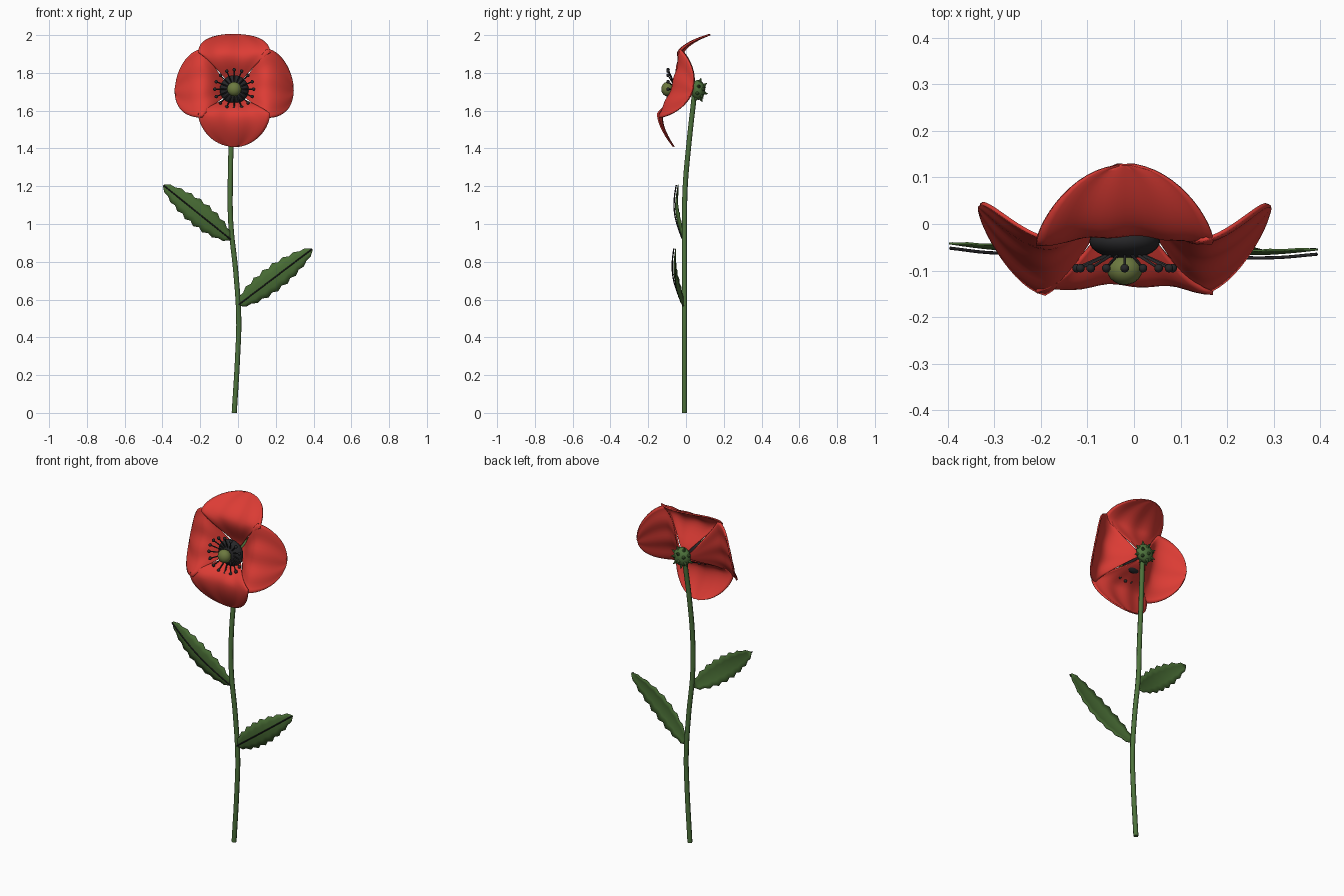
import bpy, bmesh, math
from mathutils import Vector

if "Cube" in bpy.data.objects:
    bpy.data.objects.remove(bpy.data.objects["Cube"])


def material(name, rgb):
    m = bpy.data.materials.new(name)
    m.diffuse_color = (*rgb, 1)
    m.use_nodes = True
    m.node_tree.nodes["Principled BSDF"].inputs["Base Color"].default_value = m.diffuse_color
    return m


RED = material("petal red", (0.72, 0.045, 0.035))
GREEN = material("stem green", (0.075, 0.17, 0.045))
LEAF = material("leaf green", (0.065, 0.15, 0.035))
OLIVE = material("pod olive", (0.15, 0.19, 0.05))
BLACK = material("near black", (0.02, 0.02, 0.022))


def finish(bm, name, mat, angle=60, thickness=0):
    bmesh.ops.remove_doubles(bm, verts=bm.verts, dist=0.0005)
    bmesh.ops.recalc_face_normals(bm, faces=bm.faces)
    mesh = bpy.data.meshes.new(name)
    bm.to_mesh(mesh)
    bm.free()
    mesh.materials.append(mat)
    ob = bpy.data.objects.new(name, mesh)
    bpy.context.collection.objects.link(ob)
    if thickness:
        mod = ob.modifiers.new("thickness", 'SOLIDIFY')
        mod.thickness, mod.offset = thickness, 0
    bpy.ops.object.select_all(action='DESELECT')
    bpy.context.view_layer.objects.active = ob
    ob.select_set(True)
    bpy.ops.object.shade_smooth_by_angle(angle=math.radians(angle))
    return ob


def grid(rows, name, mat, **kw):
    bm = bmesh.new()
    vs = [[bm.verts.new(p) for p in row] for row in rows]
    for a, b in zip(vs, vs[1:]):
        for j in range(len(a) - 1):
            bm.faces.new((a[j], a[j + 1], b[j + 1], b[j]))
    return finish(bm, name, mat, **kw)


def tube(name, pts, radius, mat):
    cu = bpy.data.curves.new(name, 'CURVE')
    cu.dimensions = '3D'
    cu.bevel_depth, cu.bevel_resolution = radius, 2
    cu.resolution_u, cu.use_fill_caps = 6, True
    sp = cu.splines.new('BEZIER')
    sp.bezier_points.add(len(pts) - 1)
    for bp, p in zip(sp.bezier_points, pts):
        bp.co = p
        bp.handle_left_type = bp.handle_right_type = 'AUTO'
    cu.materials.append(mat)
    ob = bpy.data.objects.new(name, cu)
    bpy.context.collection.objects.link(ob)


def ball(bm, centre, scale, u=20, v=12):
    vs = bmesh.ops.create_uvsphere(bm, u_segments=u, v_segments=v, radius=1)["verts"]
    for p in vs:
        p.co = Vector(p.co[i] * scale[i] for i in range(3)) + Vector(centre)


def cone(bm, start, end, r1, r2, n=6):
    d = end - start
    vs = bmesh.ops.create_cone(bm, cap_ends=True, segments=n, radius1=r1,
                               radius2=r2, depth=d.length)["verts"]
    q = d.to_track_quat('Z', 'Y')
    for p in vs:
        p.co = q @ p.co + (start + end) / 2


# Stem
tube("stem", [(-0.02, -0.008, 0), (-0.002, -0.008, 0.3), (0.004, -0.008, 0.5),
              (-0.012, -0.008, 0.75), (-0.038, -0.008, 1.0), (-0.041, -0.004, 1.2),
              (-0.036, 0.015, 1.42), (-0.021, 0.045, 1.69)], 0.0135, GREEN)

# Petals: cupped forward to a rim, then curling back to the tip
tilt = math.radians(18)
X = Vector((1, 0, 0))
UP = Vector((0, math.sin(tilt), math.cos(tilt)))
AXIS = Vector((0, -math.cos(tilt), math.sin(tilt)))
HUB = Vector((-0.02, 0.035, 1.705))
RIM, TIP, WIDE = 0.17, 0.312, 0.19


def petal(name, angle, lift):
    out = X * math.cos(angle) + UP * math.sin(angle)
    side = -X * math.sin(angle) + UP * math.cos(angle)
    rows = []
    for i in range(25):
        if i <= 10:
            s = i / 10
            u = 0.02 + s * (RIM - 0.02)
            w = 0.012 + (WIDE - 0.012) * s ** 1.15
            h = 0.11 * math.sin(s * math.pi / 2) ** 1.6
            cup = 0.022 * s
        else:
            a = (i - 10) / 14 * math.pi / 2
            s = math.sin(a)
            u = RIM + (TIP - RIM) * s
            w = max(WIDE * math.cos(a), 0.0001)
            h = 0.11 * (1 - s ** 1.7)
            cup = 0.022 * (1 - s)
        row = []
        for j in range(21):
            t = j / 10 - 1
            ripple = 0.004 * math.sin(t * 9) * min(1, u / RIM) ** 2 * (w / WIDE)
            row.append(HUB + out * u + side * w * t
                       + AXIS * (h + lift + cup * t * t + ripple))
        rows.append(row)
    grid(rows, name, RED, thickness=0.008)


for n, (label, lift) in enumerate((("right", 0), ("top", 0.004),
                                   ("left", 0), ("bottom", 0.004))):
    petal(label + "_petal", n * math.pi / 2, lift)

# Dark centre with its green seed pod
bm = bmesh.new()
ball(bm, (-0.02, -0.037, 1.712), (0.076, 0.038, 0.076), 28, 14)
finish(bm, "dark_centre", BLACK)
bm = bmesh.new()
ball(bm, (-0.02, -0.098, 1.714), (0.038, 0.033, 0.038))
finish(bm, "seed_pod", OLIVE)

# Ring of stamens with ball tips
bm = bmesh.new()
for k in range(16):
    a = k * math.tau / 16
    d = Vector((math.cos(a), 0, math.sin(a)))
    tip = Vector((-0.02, -0.095, 1.714)) + d * 0.103
    cone(bm, Vector((-0.02, -0.062, 1.714)) + d * 0.03, tip, 0.0035, 0.0035)
    ball(bm, tip, (0.0095,) * 3, 10, 6)
finish(bm, "stamens", BLACK)

# Spiked green base behind the petals
bm = bmesh.new()
mid = Vector((-0.02, 0.064, 1.71))
ball(bm, mid, (0.05, 0.036, 0.053))
for ring, count in ((0, 8), (42, 6), (90, 1)):
    for k in range(count):
        a, b = k * math.tau / count + 0.4, math.radians(ring)
        d = X * math.cos(a) * math.cos(b) + UP * math.sin(a) * math.cos(b) - AXIS * math.sin(b)
        surf = Vector((d.x * 0.046, d.y * 0.032, d.z * 0.048))
        cone(bm, mid + surf, mid + surf + d * 0.023, 0.011, 0.0008, 8)
finish(bm, "spiked_base", GREEN, angle=40)


# Serrated leaves, each with a dark midrib
def leaf(name, start, end, bow, teeth=8, half=0.064):
    start, end = Vector(start), Vector(end)
    d = end - start
    across = Vector((-d.z, 0, d.x)).normalized()

    def spine(t):
        return start + d * t + Vector((0, -bow * math.sin(math.pi * t), 0))

    rows = []
    for i in range(2 * teeth + 1):
        t = i / (2 * teeth)
        w = 0.006 + half * math.sin(math.pi * t ** 0.9) ** 0.65 if 0 < t < 1 else 0.005
        w *= 1 if i % 2 else 0.8
        rows.append([spine(t) + across * w * c + Vector((0, 0.01 * abs(c) * w / half, 0))
                     for c in (-1, -0.5, 0, 0.5, 1)])
    grid(rows, name, LEAF, thickness=0.004)
    tube(name + "_midrib", [spine(t) + Vector((0, -0.004 - 0.006 * t, 0))
                            for t in (0, 0.25, 0.5, 0.75, 1)], 0.0035, BLACK)


leaf("right_leaf", (0.0, -0.012, 0.57), (0.393, -0.055, 0.868), 0.028)
leaf("left_leaf", (-0.038, -0.014, 0.918), (-0.395, -0.042, 1.205), 0.026)
